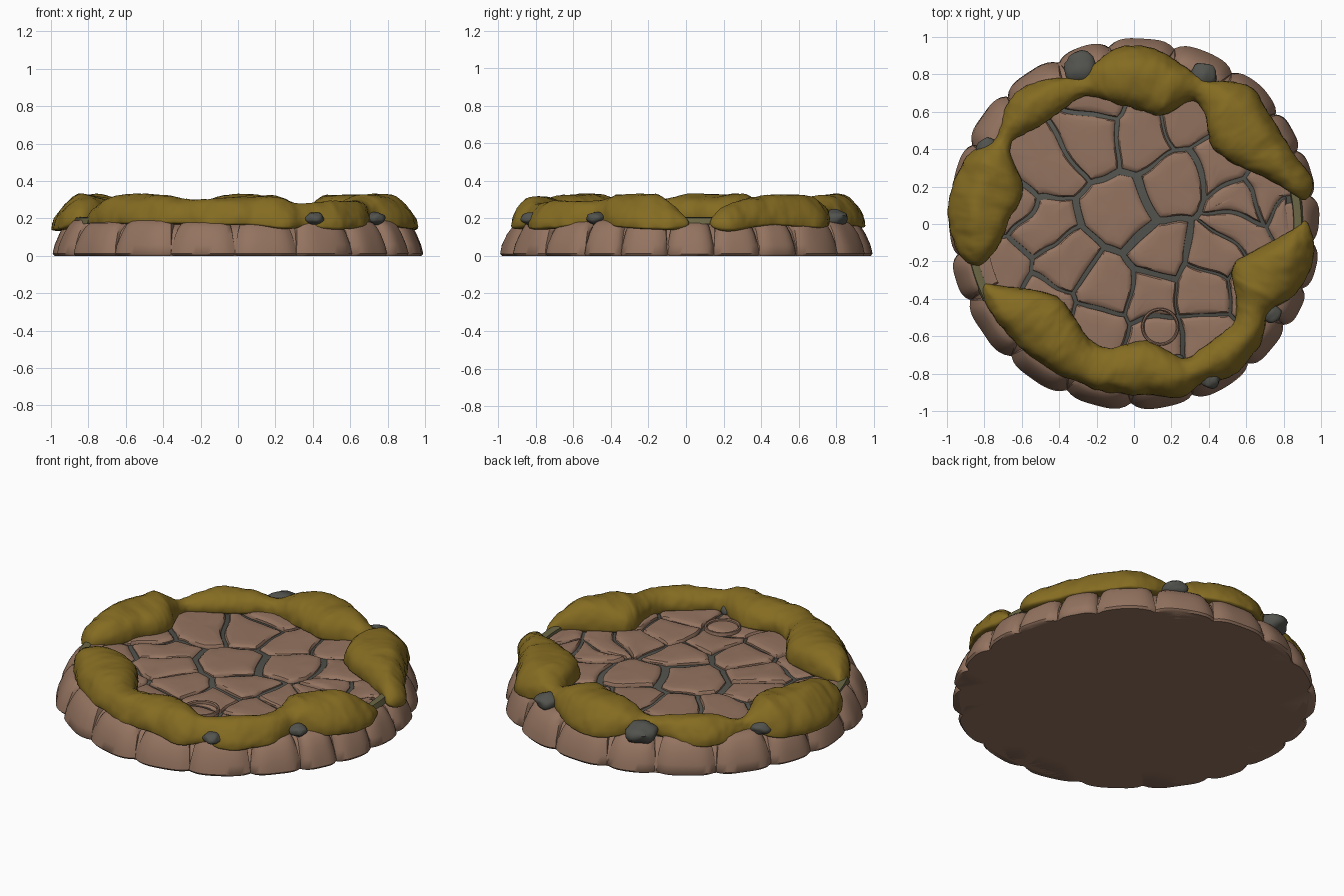
import bpy, bmesh, math, random
from mathutils import Vector, noise

if "Cube" in bpy.data.objects:
    bpy.data.objects.remove(bpy.data.objects["Cube"])

random.seed(4)


def material(name, rgb):
    m = bpy.data.materials.new(name)
    m.diffuse_color = (*rgb, 1)
    m.use_nodes = True
    m.node_tree.nodes["Principled BSDF"].inputs["Base Color"].default_value = m.diffuse_color
    return m


STONE = material("brown stone", (0.295, 0.172, 0.116))
MOSS = material("olive moss", (0.235, 0.150, 0.016))
GREY = material("grey mortar", (0.085, 0.085, 0.075))
LICHEN = material("grey green lichen", (0.15, 0.135, 0.06))


def finish(name, bm, mats, angle=40):
    bmesh.ops.recalc_face_normals(bm, faces=bm.faces)
    me = bpy.data.meshes.new(name)
    bm.to_mesh(me)
    bm.free()
    ob = bpy.data.objects.new(name, me)
    bpy.context.collection.objects.link(ob)
    for m in mats:
        me.materials.append(m)
    bpy.ops.object.select_all(action='DESELECT')
    ob.select_set(True)
    bpy.context.view_layer.objects.active = ob
    bpy.ops.object.shade_smooth_by_angle(angle=math.radians(angle))
    return ob


def polar(r, deg, z):
    a = math.radians(deg)
    return Vector((r * math.cos(a), r * math.sin(a), z))


def loft(bm, rings, closed=True, cap=True):
    """Skin successive rings of points; optionally cap both ends."""
    vs = [[bm.verts.new(p) for p in ring] for ring in rings]
    n = len(vs[0])
    for lo, hi in zip(vs, vs[1:]):
        for i in range(n if closed else n - 1):
            j = (i + 1) % n
            bm.faces.new((lo[i], lo[j], hi[j], hi[i]))
    if cap:
        bm.faces.new(vs[0][::-1])
        bm.faces.new(vs[-1])
    return vs


# Core disc: brown sides, grey mortar bed on top
bm = bmesh.new()
loft(bm, [[polar(r, i * 3.75, z) for i in range(96)]
          for r, z in ((0.955, 0), (0.95, 0.05), (0.9, 0.13), (0.85, 0.168))])
bm.normal_update()
for f in bm.faces:
    if f.calc_center_median().z > 0.16:
        f.material_index = 1
finish("core_disc", bm, [STONE, GREY])

# Ring of rounded rim stones between notch angles
NOTCHES = [-6, 9, 24, 38, 57, 77, 98, 115, 135, 154, 170, 190, 205, 227, 248,
           269, 289, 309, 326, 339, 354]
SECTION = [(0, 0.99, 1.0), (0.012, 1.0, 1.01), (0.06, 0.99, 0.98), (0.12, 0.965, 0.92),
           (0.16, 0.94, 0.86), (0.182, 0.915, 0.80), (0.192, 0.88, 0.73)]
bm = bmesh.new()
for a0, a1 in zip(NOTCHES, NOTCHES[1:]):
    mid, half = (a0 + a1) / 2, (a1 - a0) / 2
    size, tall = random.uniform(0.985, 1.0), random.uniform(0.95, 1.05)
    rings = []
    for z, r, w in SECTION:
        ring = []
        for k in range(13):
            u = k / 6 - 1
            p = polar(size * r * (1 - 0.035 * abs(u) ** 4), mid + half * w * u, z * tall)
            d = noise.noise(p * 6) * 0.008
            ring.append(p + Vector((p.x * d, p.y * d, 0)))
        ring += [polar(0.79, mid + half * w * (1 - k / 3), z * tall) for k in range(7)]
        rings.append(ring)
    loft(bm, rings)
finish("rim_stones", bm, [STONE], 50)

# Paving: cells around centres, clipped by bisectors, with uneven edges
CENTRES = [(-.24, .46), (.06, .48), (.27, .56), (-.48, .30), (-.48, -.04), (-.08, .05),
           (.22, .22), (.45, .33), (.58, .10), (.72, .16), (.44, -.18), (.16, -.15),
           (-.38, -.22), (-.16, -.36), (.10, -.40), (.36, -.36), (-.20, -.54),
           (-.45, -.40), (-.73, -.25), (-.70, .12), (.38, -.60), (.13, -.62),
           (.85, .04), (.56, -.03), (-.2, .72), (.62, .55), (.65, -.38), (-.6, -.55)]
CENTRES = [Vector(c) for c in CENTRES]


def clip(poly, point, normal):
    """Keep the part of a polygon behind a line."""
    out = []
    for a, b in zip(poly, poly[1:] + poly[:1]):
        da, db = (a - point).dot(normal), (b - point).dot(normal)
        if da <= 0:
            out.append(a)
        if da * db < 0:
            out.append(a.lerp(b, da / (da - db)))
    return out


def wobble(p):
    q = Vector((p.x, p.y, 0))
    return Vector((noise.noise(q * 5 + Vector((3, 1, 0))), noise.noise(q * 5 + Vector((0, 7, 4))))) * 0.045


bm = bmesh.new()
for i, c in enumerate(CENTRES):
    gap = 0.02 if i in (5, 6, 11) else random.choice((0.006, 0.008, 0.011))
    poly = [0.84 * Vector((math.cos(t * math.pi / 20), math.sin(t * math.pi / 20))) for t in range(40)]
    for o in CENTRES:
        if o is not c:
            n = (o - c).normalized()
            poly = clip(poly, (o + c) / 2 - n * gap, n)
    pts = []
    for a, b in zip(poly, poly[1:] + poly[:1]):
        steps = max(1, round((b - a).length / 0.03))
        pts += [a.lerp(b, s / steps) for s in range(steps)]
    centre = sum(pts, Vector((0, 0))) / len(pts)
    level = random.uniform(0.184, 0.194)
    tilt = Vector((random.uniform(-.02, .02), random.uniform(-.02, .02)))
    rings = []
    for inset, dz in ((0, None), (0.002, -0.014), (0.012, -0.004), (0.03, 0), (0.08, 0.002)):
        ring = []
        for p in pts:
            d = centre - p
            q = p + d * min(inset / max(d.length, 1e-4), 0.7)
            q = q + wobble(q)
            z = 0.15 if dz is None else level + dz + (p - centre).dot(tilt) + noise.noise(Vector((q.x, q.y, 2)) * 9) * 0.003
            ring.append((q.x, q.y, z))
        rings.append(ring)
    top = loft(bm, rings, cap=False)[-1]
    hub = bm.verts.new((*(centre + wobble(centre)), level + 0.002))
    for a, b in zip(top, top[1:] + top[:1]):
        bm.faces.new((a, b, hub))
finish("paving_stones", bm, [STONE], 35)

# Thin raised ring on the paving
bm = bmesh.new()
loft(bm, [[polar(r, k * 7.5, z) + Vector((0.14, -0.55, 0)) for k in range(48)]
          for r, z in ((0.102, 0.185), (0.099, 0.203), (0.092, 0.205), (0.086, 0.2), (0.085, 0.185))], cap=False)
finish("paving_ring", bm, [STONE])


# Moss banks: inner and outer edge given as (angle, radius)
def sample(table, a):
    for (a0, v0), (a1, v1) in zip(table, table[1:]):
        if a0 <= a <= a1:
            return v0 + (v1 - v0) * (a - a0) / (a1 - a0)
    return table[0][1] if a < table[0][0] else table[-1][1]


def smooth(table, a):
    return sum(sample(table, a + d) for d in (-3, -2, -1, 0, 1, 2, 3)) / 7


def moss_bank(name, inner, outer):
    start, end = inner[0][0], inner[-1][0]
    count = int((end - start) / 0.8)
    rings = []
    for i in range(count + 1):
        a = start + (end - start) * i / count
        ri, ro = smooth(inner, a), smooth(outer, a)
        edge = min(1, (a - start + 0.05) / 7, (end - a + 0.05) / 7)
        edge = math.sqrt(1 - (1 - edge) ** 2)
        mid, half = (ri + ro) / 2, max((ro - ri) / 2, 0.04) * edge
        high = min(0.02 + 0.36 * (ro - ri), 0.13) * edge
        ring = []
        for k in range(36):
            t = k * math.tau / 36
            c, s = math.cos(t), math.sin(t)
            z = 0.197 + (high * s ** 0.85 if s > 0 else 0.04 * s * edge)
            r = mid + half * c
            z -= max(0, r - 0.86) * 0.4
            p = polar(r, a, z)
            d = noise.noise(p * 7) * 0.014 + noise.noise(p * 20) * 0.006 + noise.noise(p * 45) * 0.003
            push = polar(c, a, max(s, 0) * 0.8)
            ring.append(p + push * d * edge)
        rings.append(ring)
    bm = bmesh.new()
    loft(bm, rings)
    finish(name, bm, [MOSS], 60)


moss_bank("moss_bank_back",
          [(8, .88), (13, .82), (25, .67), (35, .60), (44, .57), (52, .63), (58, .71), (65, .74), (71, .64),
           (77, .585), (88, .61), (99, .65), (113, .74), (123, .72), (135, .735), (147, .80), (153, .72),
           (160, .63), (167, .615), (184, .69), (190, .73), (195, .80)],
          [(8, .97), (14, .99), (22, .94), (30, .91), (49, .96), (56, .93), (62, .86), (68, .86), (78, .92),
           (87, .95), (95, .95), (102, .90), (110, .83), (120, .90), (132, .955), (142, .90), (149, .85),
           (156, .96), (169, 1.0), (185, .98), (195, .92)])
moss_bank("moss_bank_front",
          [(202, .83), (207, .74), (213, .63), (222, .56), (230, .55), (240, .60), (252, .68), (259, .68),
           (268, .64), (277, .63), (284, .69), (291, .79), (297, .76), (315, .75), (324, .67), (332, .59),
           (340, .57), (351, .70), (357, .83), (361, .89)],
          [(202, .90), (217, .90), (234, .90), (251, .89), (257, .92), (265, .91), (275, .91), (286, .97),
           (292, .92), (302, .97), (315, .94), (327, .86), (334, .93), (342, .96), (352, .97), (361, .95)])

# Bare patches showing at the moss saddles
for i, (x, y, w) in enumerate([(-.28, .83, .09), (.37, .79, .07), (-.78, .40, .06), (.23, -.745, .05),
                               (.735, -.48, .05), (.41, -.83, .05)]):
    bm = bmesh.new()
    bmesh.ops.create_icosphere(bm, subdivisions=3, radius=1)
    for v in bm.verts:
        k = w * (1 + 0.2 * noise.noise(v.co * 1.5 + Vector((i, 0, 0))))
        v.co = Vector((x + v.co.x * k, y + v.co.y * k, 0.2 + v.co.z * k * 0.65))
    finish(f"bare_patch_{i + 1}", bm, [GREY])

# Low lichen strips in the two openings of the moss ring
for name, a0, a1 in (("lichen_strip_right", -2, 12), ("lichen_strip_left", 190, 207)):
    bm = bmesh.new()
    loft(bm, [[polar(r, a0 + (a1 - a0) * k / 12, z) for r, z in
               ((0.85, 0.17), (0.855, 0.2), (0.87, 0.207), (0.895, 0.203), (0.905, 0.17))] for k in range(13)])
    finish(name, bm, [LICHEN])
